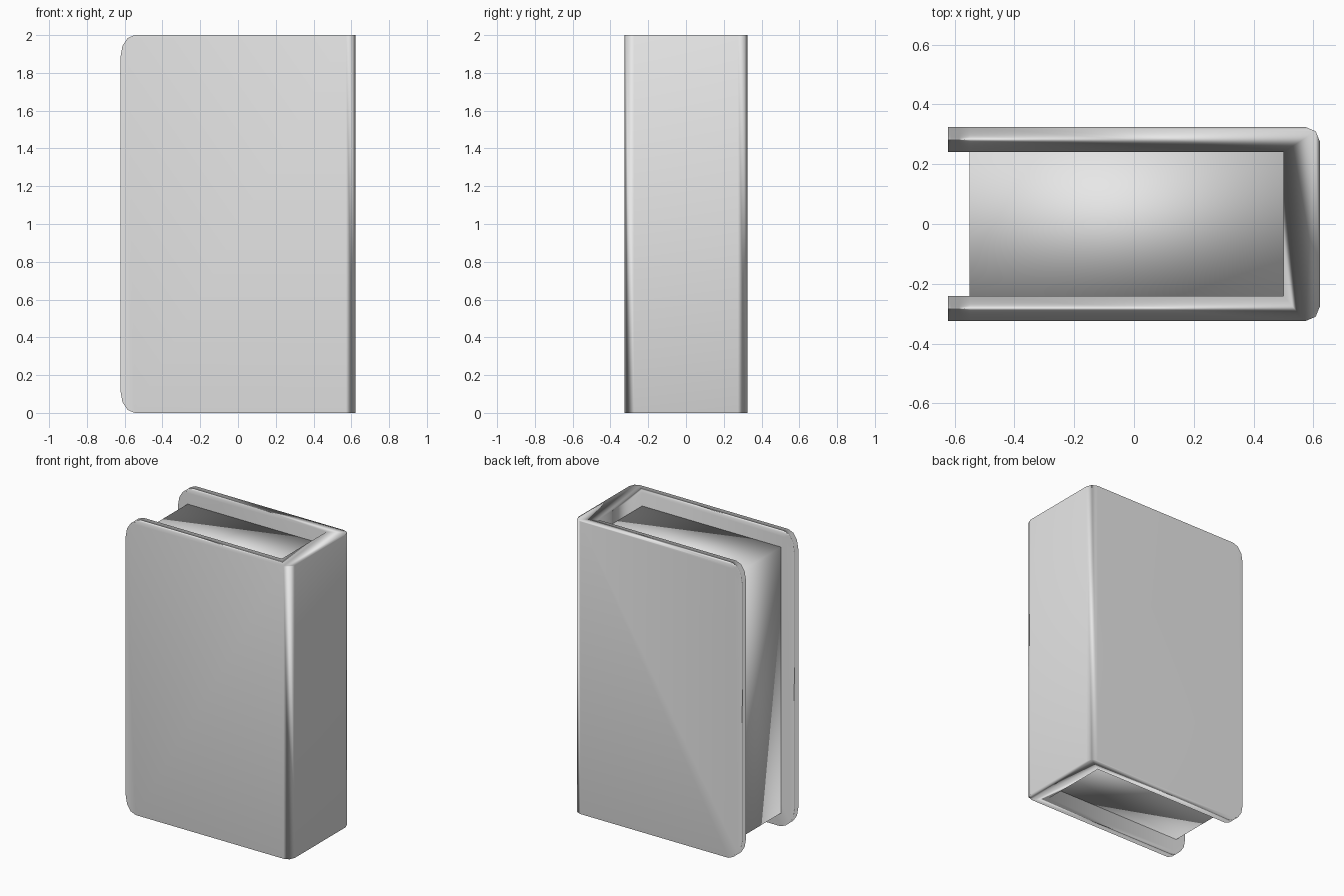
import bpy
import bmesh

cube = bpy.data.objects.get("Cube")
if cube:
    bpy.data.objects.remove(cube, do_unlink=True)

HALF_W, HALF_D, HEIGHT = 0.622, 0.325, 2.0
INNER_D, SPINE_X = 0.24, 0.5

grey = bpy.data.materials.new("light_grey")
grey.use_nodes = True
colour = (0.8, 0.8, 0.8, 1)
grey.diffuse_color = colour
grey.node_tree.nodes["Principled BSDF"].inputs["Base Color"].default_value = colour


def extrude_profile(bm, points, bottom, top):
    """Raise a closed xy outline into a solid between two heights."""
    face = bm.faces.new([bm.verts.new((x, y, bottom)) for x, y in points])
    raised = bmesh.ops.extrude_face_region(bm, geom=[face])["geom"]
    verts = [v for v in raised if isinstance(v, bmesh.types.BMVert)]
    bmesh.ops.translate(bm, vec=(0, 0, top - bottom), verts=verts)
    bmesh.ops.recalc_face_normals(bm, faces=bm.faces)


def finish(bm, name):
    """Turn the bmesh into a smooth-shaded object."""
    bmesh.ops.recalc_face_normals(bm, faces=bm.faces)
    for face in bm.faces:
        face.smooth = True
    mesh = bpy.data.meshes.new(name)
    bm.to_mesh(mesh)
    bm.free()
    mesh.materials.append(grey)
    obj = bpy.data.objects.new(name, mesh)
    bpy.context.collection.objects.link(obj)
    return obj


# Cover: U-shaped outline, boards open towards -x and spine at +x
outline = [(-HALF_W, -HALF_D), (HALF_W, -HALF_D), (HALF_W, HALF_D), (-HALF_W, HALF_D),
           (-HALF_W, INNER_D), (SPINE_X, INNER_D), (SPINE_X, -INNER_D), (-HALF_W, -INNER_D)]
squash = 0.65  # bevel while squashed so the board corners are taller than wide
bm = bmesh.new()
extrude_profile(bm, outline, 0, HEIGHT * squash)


def bevel_edges(test, offset, segments):
    edges = [e for e in bm.edges if test(*(v.co for v in e.verts))]
    bmesh.ops.bevel(bm, geom=edges, offset=offset, segments=segments,
                    profile=0.5, affect='EDGES')


# Rounded free corners of the boards
bevel_edges(lambda a, b: max(a.x, b.x) < -0.6 and abs(a.z - b.z) < 0.01, 0.075, 3)
# Rounded upright edges of the spine
bevel_edges(lambda a, b: min(a.x, b.x) > 0.6 and abs(a.z - b.z) > 1, 0.05, 2)
bmesh.ops.scale(bm, vec=(1, 1, 1 / squash), verts=bm.verts)
cover = finish(bm, "cover")
cover.modifiers.new("soft_rims", 'WEIGHTED_NORMAL')

# Page block, set back from the board edges
bm = bmesh.new()
x0, margin = -0.55, 0.09
extrude_profile(bm, [(x0, -INNER_D), (SPINE_X, -INNER_D), (SPINE_X, INNER_D), (x0, INNER_D)],
                margin, HEIGHT - margin)
finish(bm, "pages")
